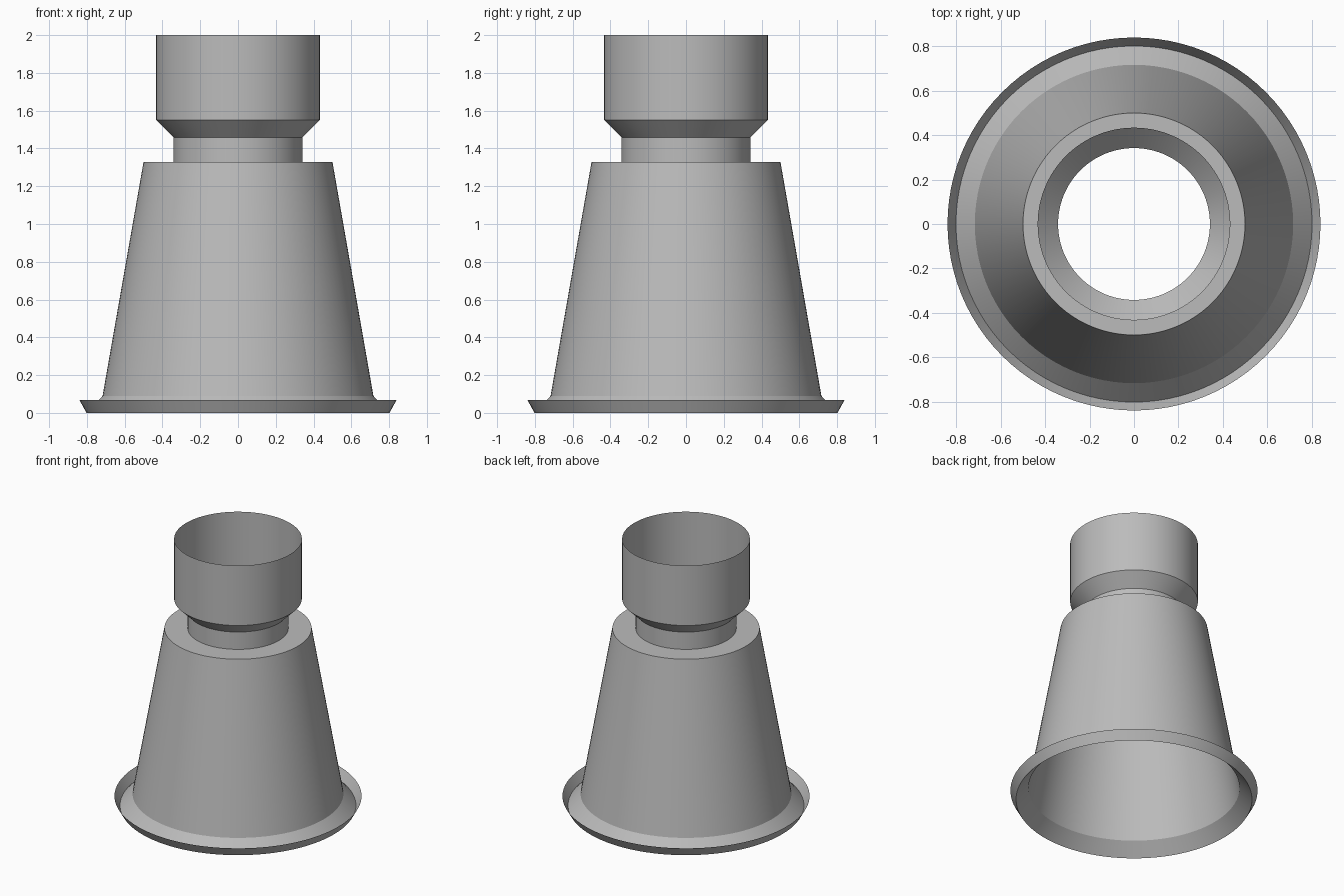
import bpy, bmesh, math
from mathutils import Vector

cube = bpy.data.objects.get("Cube")
if cube:
    bpy.data.objects.remove(cube, do_unlink=True)

SIDES = 96

# One plain grey for the whole part
grey = bpy.data.materials.new("plain grey")
grey.use_nodes = True
colour = (0.5, 0.5, 0.5, 1)
grey.diffuse_color = colour
grey.node_tree.nodes["Principled BSDF"].inputs["Base Color"].default_value = colour


def lathe(name, profile):
    """Turn an open (radius, height) profile, listed upwards, into a thin shell."""
    bm = bmesh.new()
    verts = [bm.verts.new((r, 0, z)) for r, z in profile]
    edges = [bm.edges.new(pair) for pair in zip(verts, verts[1:])]
    bmesh.ops.spin(bm, geom=verts + edges, cent=(0, 0, 0), axis=(0, 0, 1),
                   angle=math.tau, steps=SIDES, use_merge=True)
    bmesh.ops.remove_doubles(bm, verts=bm.verts, dist=1e-5)
    bm.normal_update()
    # Face the shell outwards, or upwards where it is level
    for face in bm.faces:
        centre = face.calc_center_median()
        outward = Vector((centre.x, centre.y, 0)).normalized()
        if face.normal.dot(outward + Vector((0, 0, 0.01))) < 0:
            face.normal_flip()
    mesh = bpy.data.meshes.new(name)
    bm.to_mesh(mesh)
    bm.free()
    mesh.materials.append(grey)
    obj = bpy.data.objects.new(name, mesh)
    bpy.context.collection.objects.link(obj)
    bpy.ops.object.select_all(action="DESELECT")
    obj.select_set(True)
    bpy.context.view_layer.objects.active = obj
    bpy.ops.object.shade_smooth_by_angle(angle=math.radians(20))
    return obj


# Flared rim: skirt sloping out to the floor, then a raised lip
lathe("rim_skirt", [(0.802, 0), (0.717, 0.09)])
lathe("rim_lip", [(0.802, 0), (0.84, 0.069)])

# Tapered body with a level shoulder
lathe("tapered_body", [(0.717, 0.09), (0.5, 1.329)])
lathe("shoulder", [(0.5, 1.329), (0.342, 1.329)])

# Narrow neck widening into an open socket
lathe("neck", [(0.342, 1.329), (0.342, 1.459)])
lathe("socket", [(0.342, 1.459), (0.434, 1.551), (0.434, 2)])
